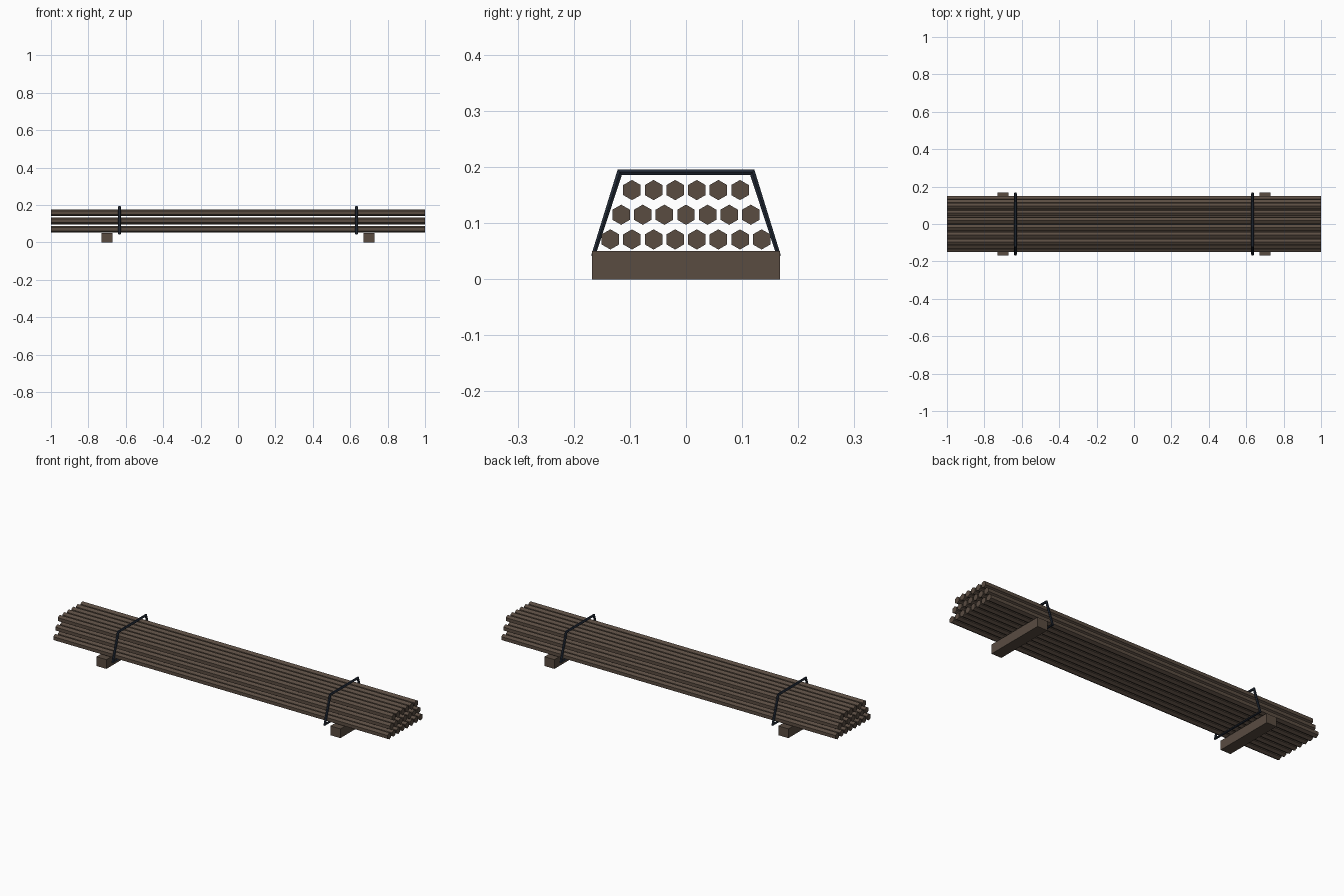
import bpy, bmesh, math
from mathutils import Matrix

cube = bpy.data.objects.get("Cube")
if cube:
    bpy.data.objects.remove(cube, do_unlink=True)


def material(name, color):
    m = bpy.data.materials.new(name)
    m.use_nodes = True
    m.diffuse_color = (*color, 1)
    m.node_tree.nodes["Principled BSDF"].inputs["Base Color"].default_value = (*color, 1)
    return m


def add_object(name, data, location=(0, 0, 0)):
    ob = bpy.data.objects.new(name, data)
    ob.location = location
    bpy.context.collection.objects.link(ob)
    return ob


def mesh_from(name, bm, mat):
    me = bpy.data.meshes.new(name)
    bm.to_mesh(me)
    bm.free()
    me.materials.append(mat)
    return me


brown = material("weathered brown", (0.10, 0.072, 0.053))
navy = material("dark navy strap", (0.018, 0.026, 0.042))

# Shared six-sided rod, lying along x with a corner pointing up
ROD_R, PITCH = 0.018, 0.0385
bm = bmesh.new()
bmesh.ops.create_cone(bm, cap_ends=True, segments=6, radius1=ROD_R, radius2=ROD_R, depth=2)
turn = Matrix.Rotation(math.pi / 2, 4, "Y") @ Matrix.Rotation(math.pi / 6, 4, "Z")
bmesh.ops.transform(bm, matrix=turn, verts=bm.verts)
rod_mesh = mesh_from("rod", bm, brown)

# Stacked rows, each one rod narrower than the row below
for row, count in enumerate((8, 7, 6)):
    for i in range(count):
        y = (i - (count - 1) / 2) * PITCH
        add_object(f"rod_row{row + 1}_{i + 1}", rod_mesh, (0, y, 0.071 + row * 0.044))

# Shared wooden skid
bm = bmesh.new()
bmesh.ops.create_cube(bm, size=1)
bmesh.ops.scale(bm, vec=(0.06, 0.335, 0.05), verts=bm.verts)
skid_mesh = mesh_from("skid", bm, brown)

# Strap: closed trapezoid loop swept with a thin round profile
curve = bpy.data.curves.new("strap", "CURVE")
curve.dimensions = "3D"
curve.bevel_depth = 0.0072
curve.bevel_resolution = 1
spline = curve.splines.new("POLY")
corners = [(-0.164, 0.046), (0.164, 0.046), (0.118, 0.191), (-0.118, 0.191)]
spline.points.add(len(corners) - 1)
for p, (y, z) in zip(spline.points, corners):
    p.co = (0, y, z, 1)
spline.use_cyclic_u = True
spline.use_smooth = False
curve.materials.append(navy)
helper = add_object("strap_path", curve)
bpy.context.view_layer.update()
strap_mesh = bpy.data.meshes.new_from_object(
    helper.evaluated_get(bpy.context.evaluated_depsgraph_get()))
bpy.data.objects.remove(helper, do_unlink=True)

# One skid and one strap near each end
for side, s in (("left", 1), ("right", -1)):
    add_object(f"skid_{side}", skid_mesh, (s * 0.7, 0, 0.025))
    add_object(f"strap_{side}", strap_mesh, (s * 0.634, 0, 0))
